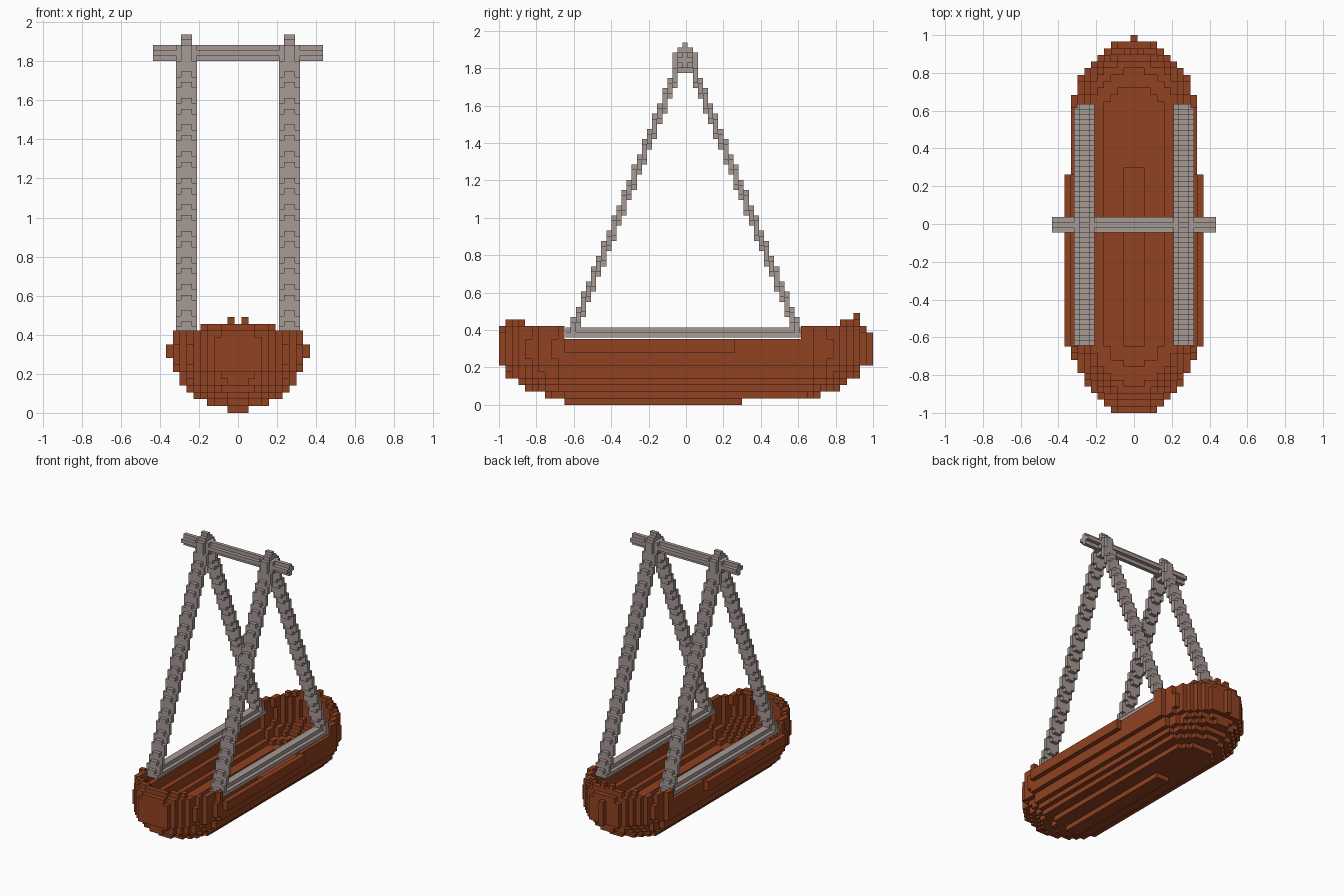
import bpy, bmesh, math
from mathutils import Vector

if "Cube" in bpy.data.objects:
    bpy.data.objects.remove(bpy.data.objects["Cube"])


def material(name, rgb):
    m = bpy.data.materials.new(name)
    m.diffuse_color = (*rgb, 1)
    m.use_nodes = True
    m.node_tree.nodes["Principled BSDF"].inputs["Base Color"].default_value = m.diffuse_color
    return m


BROWN = material("brown wood", (0.28, 0.054, 0.015))
GREY = material("warm grey wood", (0.38, 0.32, 0.30))

SIDES = {
    (1, 0, 0): [(1, 0, 0), (1, 1, 0), (1, 1, 1), (1, 0, 1)],
    (-1, 0, 0): [(0, 0, 0), (0, 0, 1), (0, 1, 1), (0, 1, 0)],
    (0, 1, 0): [(0, 1, 0), (0, 1, 1), (1, 1, 1), (1, 1, 0)],
    (0, -1, 0): [(0, 0, 0), (1, 0, 0), (1, 0, 1), (0, 0, 1)],
    (0, 0, 1): [(0, 0, 1), (1, 0, 1), (1, 1, 1), (0, 1, 1)],
    (0, 0, -1): [(0, 0, 0), (0, 1, 0), (1, 1, 0), (1, 0, 0)],
}


def blocks(name, cells, size, origin, mat):
    """Build the outer skin of a set of stepped cube cells."""
    bm = bmesh.new()
    corners = {}
    for c in cells:
        for d, quad in SIDES.items():
            if tuple(a + b for a, b in zip(c, d)) in cells:
                continue
            vs = []
            for q in quad:
                k = tuple(a + b for a, b in zip(c, q))
                if k not in corners:
                    corners[k] = bm.verts.new(Vector(origin) + Vector(k) * size)
                vs.append(corners[k])
            bm.faces.new(vs)
    me = bpy.data.meshes.new(name)
    bm.to_mesh(me)
    bm.free()
    me.materials.append(mat)
    ob = bpy.data.objects.new(name, me)
    bpy.context.collection.objects.link(ob)


# Boat hull: half width and half length for each layer, bottom to top
H = 2 / 57
HALF_W = [1.5, 4.5, 6.5, 7.5, 8.5, 8.5, 9.5, 9.5, 10.5, 10.5, 9.5, 9.5, 9.5, 9.5]
HALF_L = [.64, .74, .84, .89, .94, .96, 1, 1.01, 1.01, 1.01, 1.0, .99, .96, .95]


def in_hull(i, j, k):
    if k < 0 or abs(j) > 28:
        return False
    k = min(k, 13)
    y = j * H
    w = HALF_W[k]
    if k in (8, 9) and not -.65 < y < .27:
        w = 9.5
    if k == 0:
        return abs(i) < w and -.65 < y < .3
    if j == 28:
        return i == 0 and 6 <= k <= 10
    length = HALF_L[k] + (.02 if y < 0 else -.015)
    t = max(0, (abs(y) - .6) / (length - .6))
    return t < 1 and abs(i) < w * (1 - t ** 1.6) ** .6 + .1


hull = set()
for k in range(14):
    for j in range(-28, 29):
        y = j * H
        # low sides between raised bow and stern
        if k > 9 and -.65 < y < .61:
            continue
        if k == 12 and not (-.98 < y < -.85 or .82 < y < .95):
            continue
        if k == 13 and not .88 < y < .95:
            continue
        for i in range(-11, 12):
            if k == 12 and abs(i) > 5 or k == 13 and abs(i) != 1:
                continue
            around = [(1, 0, 0), (-1, 0, 0), (0, 1, 0), (0, -1, 0), (0, 0, -1)]
            if in_hull(i, j, k) and not all(
                    in_hull(i + a, j + b, k + c) for a, b, c in around):
                hull.add((i, j, k))
blocks("boat_hull", hull, H, (-H / 2, -H / 2, 0), BROWN)

# Hanging A-frames: base rail, two slanted legs and a knot round the bar
G = .0272
Z0, Y0 = .36, -.0045


def frame_profile(core):
    """Side outline in cells; the two core slices are thicker than the edges."""
    out = set()
    reach = .023 if core else .0145
    for k in range(58):
        z = (k + .5) * G
        for j in range(-24, 25):
            y = abs(j) * G
            leg = abs(y - .615 * (1 - z / 1.54)) < reach and k < 56
            rail = k < (2 if core else 1) and y < .63
            knot = core and (y < .075 and 53 <= k < 56 or y < .045 and k in (52, 56)
                             or j == 0 and k == 57)
            hub = not core and y < .045 and 53 <= k < 56
            if leg or rail or knot or hub:
                out.add((j, k))
    return out


profiles = [frame_profile(i in (1, 2)) for i in range(4)]
for side, x0 in (("left", -.318), ("right", .209)):
    cells = {(i, j, k) for i in range(4) for j, k in profiles[i]}
    blocks(side + "_frame", cells, G, (x0, Y0 - G / 2, Z0), GREY)

# Crossbar: stepped round pole
bar = {(i, j, k) for i in range(-16, 16) for j in (-1, 0, 1) for k in (53, 54, 55)
       if j == 0 or k == 54}
blocks("crossbar", bar, G, (0, Y0 - G / 2, Z0), GREY)
